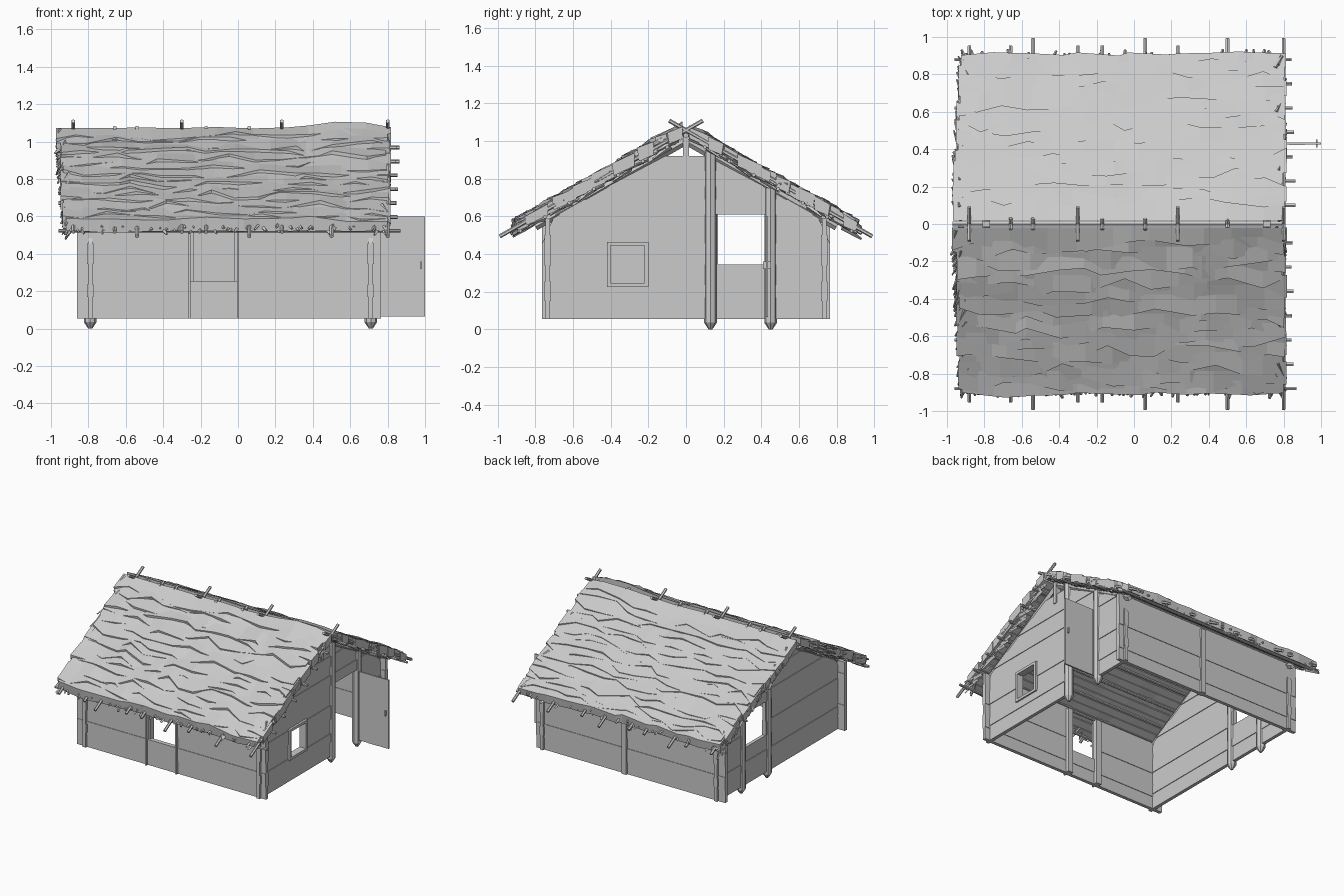
import bpy, bmesh, math, random
from mathutils import Vector, Matrix, noise

random.seed(4)
cube = bpy.data.objects.get("Cube")
if cube:
    bpy.data.objects.remove(cube)

grey = bpy.data.materials.new("weathered_grey")
grey.use_nodes = True
tone = (0.6, 0.6, 0.6, 1)
grey.diffuse_color = tone
grey.node_tree.nodes["Principled BSDF"].inputs["Base Color"].default_value = tone

X_L, X_R = -0.79, 0.71        # gable wall planes
Y_W = 0.735                   # long wall planes
FLOOR, SLOPE = 0.055, 0.57
rnd = random.uniform


def finish(name, bm):
    bmesh.ops.recalc_face_normals(bm, faces=bm.faces)
    mesh = bpy.data.meshes.new(name)
    bm.to_mesh(mesh)
    bm.free()
    mesh.materials.append(grey)
    ob = bpy.data.objects.new(name, mesh)
    bpy.context.collection.objects.link(ob)
    return ob


def box(bm, x0, x1, y0, y1, z0, z1):
    m = Matrix.Translation(((x0 + x1) / 2, (y0 + y1) / 2, (z0 + z1) / 2))
    m = m @ Matrix.Diagonal((x1 - x0, y1 - y0, z1 - z0, 1))
    bmesh.ops.create_cube(bm, size=1, matrix=m)


def pole(bm, a, b, r, sides=6, tip=1.0):
    a, b = Vector(a), Vector(b)
    d = b - a
    m = Matrix.Translation((a + b) / 2) @ d.to_track_quat('Z', 'Y').to_matrix().to_4x4()
    bmesh.ops.create_cone(bm, cap_ends=True, segments=sides, radius1=r,
                          radius2=r * tip, depth=d.length, matrix=m)


def prism(bm, outline, x0, x1):
    """Extrude a (y, z) outline along x."""
    a = [bm.verts.new((x0, y, z)) for y, z in outline]
    b = [bm.verts.new((x1, y, z)) for y, z in outline]
    bm.faces.new(a)
    bm.faces.new(b[::-1])
    for i in range(len(a)):
        j = (i + 1) % len(a)
        bm.faces.new((a[i], a[j], b[j], b[i]))


def roof(x, s, d, h):
    """Point on a roof slope: d out from the ridge, h above the underside."""
    return Vector((x, s * d, 1.02 - SLOPE * d + h))


# Long walls of horizontal planks, the front one with a window
for name, s, gap in (("front_wall", -1, (-0.26, 0.0)), ("back_wall", 1, None)):
    bm = bmesh.new()
    levels = [FLOOR, 0.15, 0.255, 0.34, 0.5, 0.59]
    for i, (z0, z1) in enumerate(zip(levels, levels[1:])):
        t = 0.013 + 0.004 * (i % 2)
        spans = [(-0.862, 0.765)]
        if gap and z0 > 0.2:
            spans = [(-0.862, gap[0]), (gap[1], 0.765)]
        for x0, x1 in spans:
            box(bm, x0, x1, s * Y_W - t, s * Y_W + t, z0, z1)
    finish(name, bm)

# Upright posts along the long walls
bm = bmesh.new()
for x in (-0.26, 0.0):
    box(bm, x - 0.006, x + 0.006, -Y_W - 0.03, -Y_W, FLOOR, 0.57)
    box(bm, x - 0.022, x + 0.022, -Y_W, -Y_W + 0.04, FLOOR, 0.57)
box(bm, -0.02, 0.02, Y_W - 0.02, Y_W + 0.03, FLOOR, 0.57)
finish("wall_posts", bm)


# Gable walls: planks trimmed to the roof slope, with openings
def gable(name, x, openings):
    bm = bmesh.new()
    levels = [FLOOR, 0.17, 0.235, 0.345, 0.455, 0.61, 0.69, 0.76, 0.84, 0.92]
    half = lambda z: min(0.765, (1.0 - z) / 0.53 - 0.04)
    for i, (z0, z1) in enumerate(zip(levels, levels[1:])):
        t = 0.013 + 0.005 * (i % 2)
        cuts = [-1]
        for y0, y1, lo, hi in openings:
            if lo - 0.01 < z0 and z1 < hi + 0.01:
                cuts += [y0, y1]
        cuts.append(1)
        for a, b in zip(cuts[::2], cuts[1::2]):
            prism(bm, [(max(a, -half(z0)), z0), (min(b, half(z0)), z0),
                       (min(b, half(z1)), z1), (max(a, -half(z1)), z1)], x - t, x + t)
    finish(name, bm)


gable("right_gable", X_R, [(-0.41, -0.21, 0.235, 0.455), (0.13, 0.45, 0, 0.61)])
gable("left_gable", X_L, [(0.17, 0.43, 0.345, 0.61)])

# Pointed posts beside the door and the gable window, and king posts
bm = bmesh.new()
for x in (X_L, X_R):
    for y, top in ((0.13, 0.95), (0.45, 0.75)):
        pole(bm, (x, y, 0.035), (x, y, top), 0.034, 8)
        pole(bm, (x, y, 0.035), (x, y, 0), 0.034, 8, 0.3)
    box(bm, x - 0.02, x + 0.02, -0.015, 0.015, 0.85, 1.06)
finish("gable_posts", bm)

# Small window frame
bm = bmesh.new()
fx0, fx1 = X_R - 0.025, X_R + 0.03
for y in (-0.41, -0.21):
    box(bm, fx0, fx1, y - 0.01, y + 0.01, 0.225, 0.465)
for z in (0.235, 0.455):
    box(bm, fx0, fx1, -0.42, -0.2, z - 0.01, z + 0.01)
finish("window_frame", bm)

# Open door of upright boards, and its handle
bm = bmesh.new()
for i in range(3):
    x = 0.745 + i * 0.085
    box(bm, x, x + 0.085, 0.425 - 0.002 * (i % 2), 0.437, 0.065, 0.6)
finish("door", bm)
bm = bmesh.new()
box(bm, 0.973, 0.981, 0.41, 0.452, 0.32, 0.36)
finish("door_handle", bm)

# Roof poles: rafters down the slopes, purlins along them, and a ridge pole
bm = bmesh.new()
for s in (-1, 1):
    for i, x in enumerate((-0.88, -0.66, -0.54, -0.3, -0.17, 0.06, 0.235, 0.5, 0.8)):
        end = 0.99 if i in (2, 5, 7, 8) else 0.95
        start = -0.09 if i in (0, 3, 6, 8) else -0.03
        pole(bm, roof(x, s, start, 0.038), roof(x, s, end, 0.038), 0.011)
    for i in range(7):
        d = 0.1 + i * 0.13
        pole(bm, roof(-0.96 + 0.02 * (i % 2), s, d, 0.005),
             roof(0.84 + rnd(0, 0.03), s, d, 0.005), 0.01)
    for x in (X_L, X_R):
        pole(bm, roof(x, s, 0, -0.02), roof(x, s, 0.8, -0.02), 0.02, 4)
pole(bm, (-0.97, 0, 1.03), (0.8, 0, 1.03), 0.014)
finish("roof_poles", bm)


# Thatch thickness: fuller towards the eaves, soft lumps, a hump on the front ridge
def thickness(x, s, d):
    soft = 0.016 * noise.noise(Vector((x * 3, d * 5 * s, 2.0)))
    hump = (0.04 if s < 0 else 0.015) * math.exp(-((x - 0.58) / 0.22) ** 2 - (d / 0.25) ** 2)
    return 0.07 + 0.015 * d + soft + hump


# Thatch: overlapping ragged courses on each slope
COURSES, COLS = 17, 13
for side, s, rough in (("front", -1, 0.014), ("back", 1, 0.008)):
    bm = bmesh.new()
    for c in range(COURSES):
        d0 = 0.018 + 0.87 * c / COURSES
        left = -0.965 + 0.05 * d0 + rnd(-0.015, 0.015)
        right = 0.805 + rnd(-0.015, 0.015)
        rows = []
        for k in range(COLS + 1):
            x = left + (right - left) * k / COLS
            if 0 < k < COLS:
                x += rnd(-0.05, 0.05)
            d1 = min(d0 + 0.1 + rnd(-0.035, 0.035), 0.92 + rnd(-0.02, 0.01))
            top = thickness(x, s, d0) - 0.008
            low = thickness(x, s, d1) + rnd(-rough, rough)
            rows.append([bm.verts.new(roof(x, s, d, h)) for d, h in
                         ((d0, top), (d1, low), (d1 - 0.01, 0.015), (d0, 0.004))])
        for a, b in zip(rows, rows[1:]):
            for i in range(4):
                j = (i + 1) % 4
                bm.faces.new((a[i], a[j], b[j], b[i]))
        bm.faces.new(rows[0])
        bm.faces.new(rows[-1][::-1])
    finish(side + "_thatch", bm)

# Loose straw bundles lying along the gable edges and hanging at the eaves
bm = bmesh.new()
for s in (-1, 1):
    for edge, out in ((-0.965, -1), (0.795, 1)):
        for i in range(64):
            d = 0.02 + 0.84 * i / 64
            x = edge + (0.05 * d if out < 0 else 0)
            h = rnd(0.0, 0.065)
            pole(bm, roof(x - out * rnd(0.01, 0.05), s, d, h),
                 roof(x + out * rnd(-0.01, 0.02), s, d + rnd(0.06, 0.1), h + rnd(-0.02, 0.012)),
                 rnd(0.01, 0.02), 4, 0.3)
    for i in range(60):
        x = -0.91 + 1.7 * i / 60
        h = rnd(0.015, 0.055)
        pole(bm, roof(x, s, 0.84, h),
             roof(x + rnd(-0.05, 0.05), s, rnd(0.89, 0.935), h + rnd(-0.015, 0.005)),
             rnd(0.012, 0.02), 4, 0.4)
finish("straw_edges", bm)
